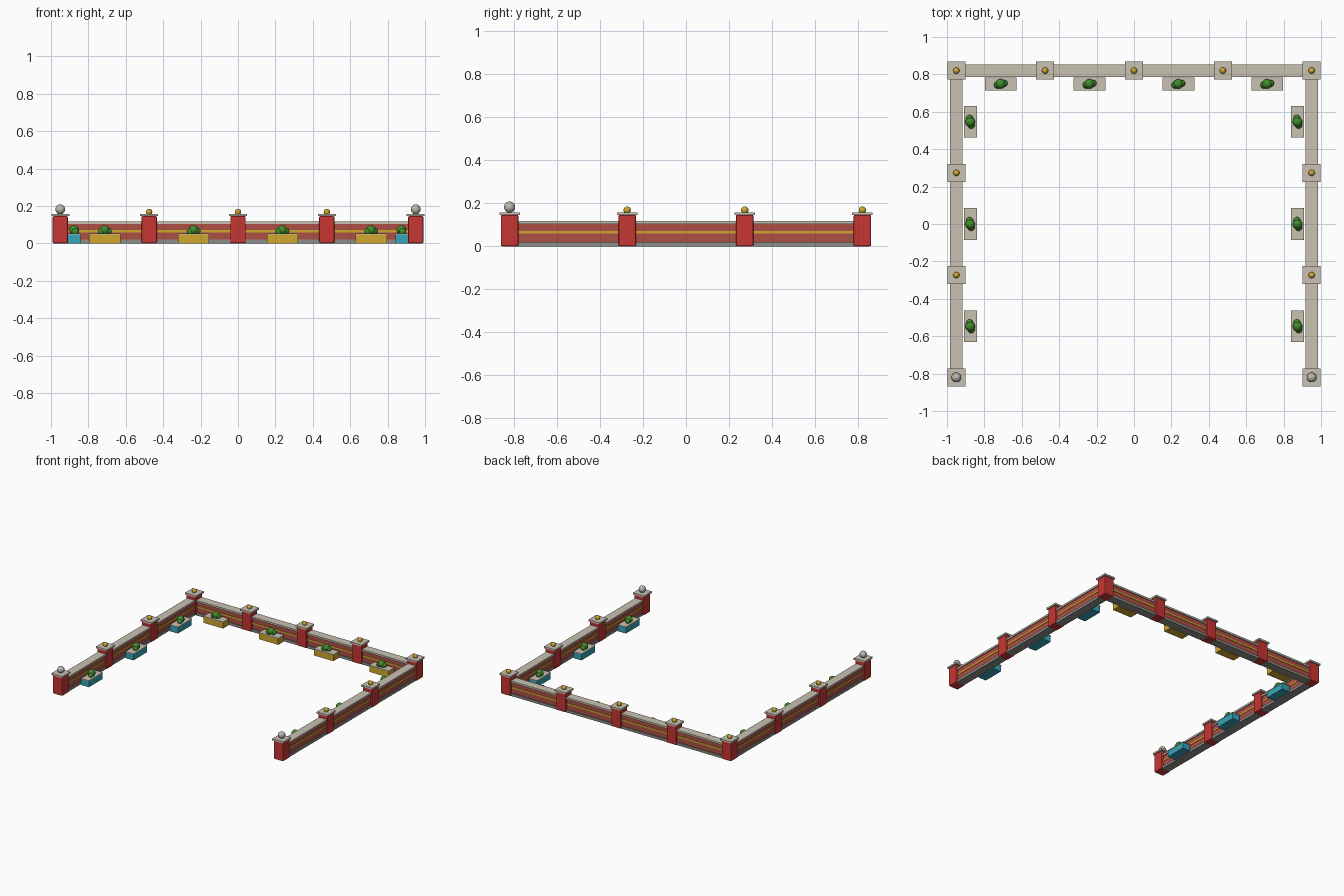
import bpy, bmesh, math
from mathutils import Matrix, Vector

if "Cube" in bpy.data.objects:
    bpy.data.objects.remove(bpy.data.objects["Cube"])


def make_material(name, rgb):
    m = bpy.data.materials.new(name)
    lin = [c / 12.92 if c < 0.04 else ((c + 0.055) / 1.055) ** 2.4 for c in rgb]
    m.diffuse_color = (*lin, 1)
    m.use_nodes = True
    m.node_tree.nodes["Principled BSDF"].inputs["Base Color"].default_value = m.diffuse_color
    return m


STONE = make_material("pale stone", (0.79, 0.76, 0.70))
GREY = make_material("grey stone", (0.55, 0.55, 0.53))
BRICK = make_material("brick", (0.68, 0.31, 0.27))
RED = make_material("post red", (0.78, 0.21, 0.20))
GOLD = make_material("gold", (0.82, 0.66, 0.18))
TEAL = make_material("teal", (0.22, 0.64, 0.72))
GREEN = make_material("leaf green", (0.25, 0.55, 0.17))
BALL = make_material("ball stone", (0.74, 0.72, 0.69))


def finish(bm, name, mat, loc, smooth=False):
    me = bpy.data.meshes.new(name)
    for f in bm.faces:
        f.smooth = smooth
    bm.to_mesh(me)
    bm.free()
    me.materials.append(mat)
    ob = bpy.data.objects.new(name, me)
    ob.location = loc
    bpy.context.collection.objects.link(ob)
    return ob


def box(name, mat, x, y, z0, z1, sx, sy, bevel=0):
    bm = bmesh.new()
    bmesh.ops.create_cube(bm, size=1, matrix=Matrix.Diagonal((sx, sy, z1 - z0, 1)))
    if bevel:
        bmesh.ops.bevel(bm, geom=bm.edges[:], offset=bevel, segments=2,
                        profile=0.5, affect='EDGES')
    return finish(bm, name, mat, (x, y, (z0 + z1) / 2))


def balls(name, mat, loc, parts, turn=0):
    """One object made of spheres given as (x, y, z, radius)."""
    bm = bmesh.new()
    rot = Matrix.Rotation(turn, 4, 'Z')
    for x, y, z, r in parts:
        bmesh.ops.create_uvsphere(bm, u_segments=16, v_segments=10, radius=r,
                                  matrix=rot @ Matrix.Translation((x, y, z)))
    return finish(bm, name, mat, loc, True)


X, Y = 0.95, 0.82
STEP_X, STEP_Y = 0.475, 2 * Y / 3
POST = 0.082


def wall(mid, length, along_x):
    """Low wall between two posts: plinth, brick, stripe and coping."""
    for name, mat, z0, z1, width in (
            ("wall_plinth", GREY, 0, 0.02, 0.066),
            ("brick_wall", BRICK, 0.02, 0.103, 0.05),
            ("wall_stripe", GOLD, 0.059, 0.071, 0.056),
            ("wall_coping", STONE, 0.103, 0.117, 0.066)):
        size = (length, width) if along_x else (width, length)
        box(name, mat, *mid, z0, z1, *size)


def post(x, y, end=False):
    """Post with cap and a ball on top; the open ends have larger balls."""
    box("post", RED, x, y, 0, 0.146, POST, POST, 0.007)
    box("post_cap", STONE, x, y, 0.145, 0.158, 0.096, 0.096)
    if end:
        balls("end_ball", BALL, (x, y, 0.182), [(0, 0, 0, 0.026)])
    else:
        balls("post_ball", GOLD, (x, y, 0.168), [(0, 0, 0, 0.017)])


def planter(x, y, mat, along_x):
    """Planter box with a stone top and a small bush."""
    sx, sy = (0.17, 0.07) if along_x else (0.07, 0.17)
    box("planter_box", mat, x, y, 0, 0.048, sx - 0.004, sy - 0.004)
    box("planter_top", STONE, x, y, 0.047, 0.052, sx, sy)
    balls("bush", GREEN, (x, y, 0.068),
          [(-0.001, 0.001, 0.003, 0.026), (0.018, 0.004, -0.003, 0.019),
           (-0.018, -0.005, -0.006, 0.019)],
          0 if along_x else math.pi / 2)


# Back run
for i in range(5):
    post(-X + i * STEP_X, Y)
for i in range(4):
    cx = -X + (i + 0.5) * STEP_X
    wall((cx, Y), STEP_X - POST + 0.012, True)
    planter(cx, Y - 0.072, GOLD, True)

# Two side runs
for side in (-1, 1):
    for i in range(3):
        post(side * X, -Y + i * STEP_Y, end=(i == 0))
        cy = -Y + (i + 0.5) * STEP_Y
        wall((side * X, cy), STEP_Y - POST + 0.012, False)
        planter(side * (X - 0.075), cy, TEAL, False)
